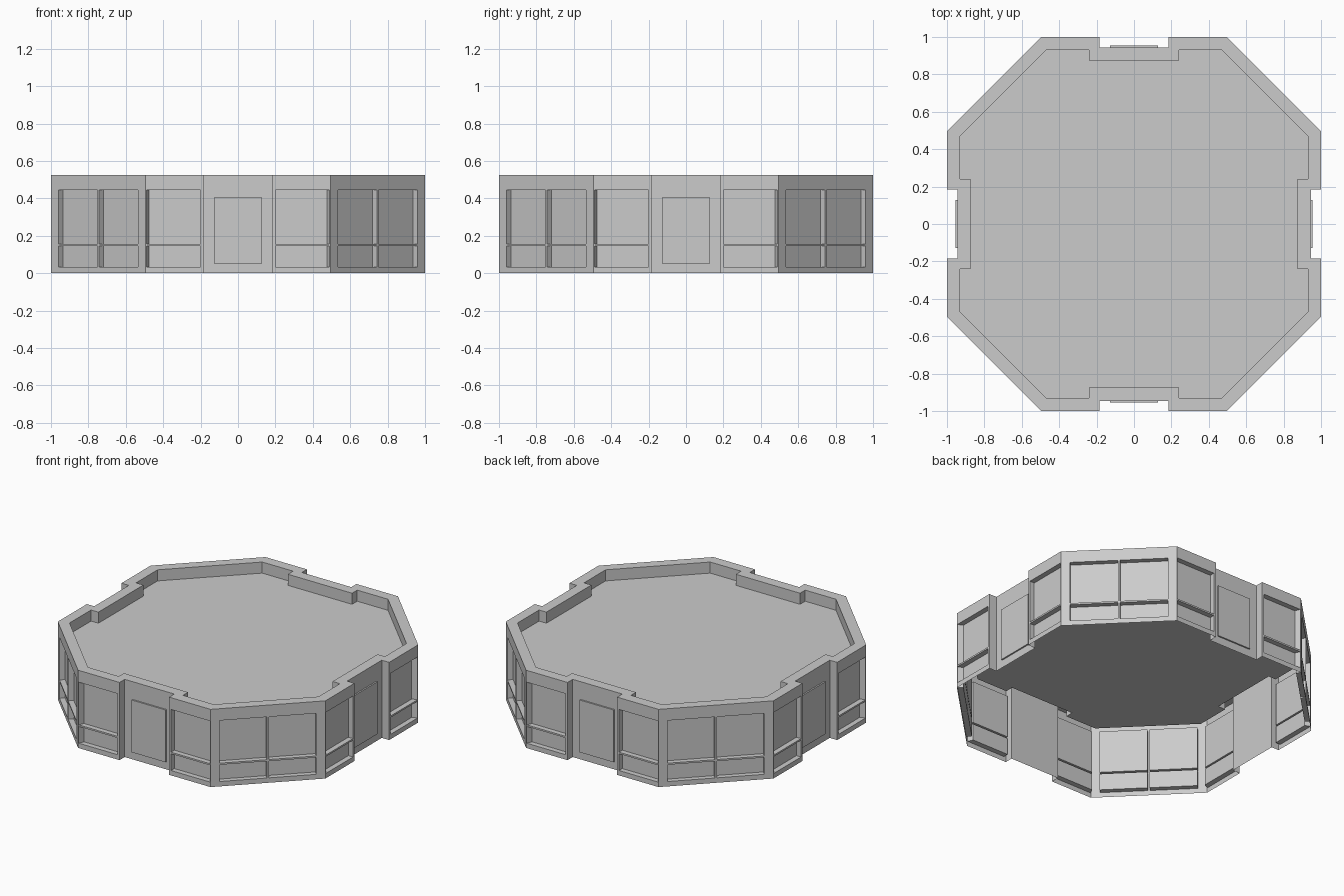
import bpy, bmesh
from math import pi
from mathutils import Vector, Matrix

if "Cube" in bpy.data.objects:
    bpy.data.objects.remove(bpy.data.objects["Cube"])

H, ROOF, DEPTH = 0.525, 0.45, 0.035
ROWS = [0, 0.033, 0.146, 0.157, 0.445, H]


def turn(p, k):
    for _ in range(k):
        p = (-p[1], p[0])
    return p


def make(name, bm):
    bmesh.ops.remove_doubles(bm, verts=bm.verts, dist=1e-5)
    me = bpy.data.meshes.new(name)
    bm.to_mesh(me)
    bm.free()
    ob = bpy.data.objects.new(name, me)
    bpy.context.collection.objects.link(ob)
    return ob


def face(bm, pts):
    bm.faces.new([bm.verts.new(p) for p in pts])


def wall(bm, a, b, cols, slant=(0, 0)):
    """Wall from a to b; odd grid cells are recessed panes. slant leans the side reveals."""
    a, b = Vector((*a, 0)), Vector((*b, 0))
    d = (b - a).normalized()
    inward = Vector((-d.y, d.x, 0))
    xs = [0] + cols + [(b - a).length]

    def pt(x, z, depth=0):
        return a + d * x + inward * depth + Vector((0, 0, z))

    for i in range(len(xs) - 1):
        for j in range(len(ROWS) - 1):
            x0, x1, z0, z1 = xs[i], xs[i + 1], ROWS[j], ROWS[j + 1]
            rim = [pt(x0, z0), pt(x1, z0), pt(x1, z1), pt(x0, z1)]
            if i % 2 and j % 2:
                u0, u1 = x0 + slant[0], x1 - slant[1]
                back = [pt(u0, z0, DEPTH), pt(u1, z0, DEPTH),
                        pt(u1, z1, DEPTH), pt(u0, z1, DEPTH)]
                face(bm, back)
                for k in range(4):
                    n = (k + 1) % 4
                    face(bm, [rim[k], rim[n], back[n], back[k]])
            else:
                face(bm, rim)


def outline(corner, notch, out, inn):
    side = [(-corner, -out), (-notch, -out), (-notch, -inn),
            (notch, -inn), (notch, -out), (corner, -out)]
    return [turn(p, k) for k in range(4) for p in side]


outer = outline(0.495, 0.185, 1.0, 0.945)
inner = outline(0.47, 0.24, 0.93, 0.875)

# outer walls with recessed panes, open underneath
bm = bmesh.new()
L = 0.31
M = 0.505 * 2 ** 0.5 / 2
for k in range(4):
    p = [outer[(k * 6 + i) % 24] for i in range(7)]
    wall(bm, p[0], p[1], [0.005, L - 0.015], (0.015, 0))
    wall(bm, p[4], p[5], [0.015, L - 0.005], (0, 0.015))
    wall(bm, p[5], p[6], [M - 0.3, M - 0.007, M + 0.007, M + 0.3])
    for i in (1, 2, 3):
        q, r = p[i], p[i + 1]
        face(bm, [(*q, 0), (*r, 0), (*r, H), (*q, H)])
make("outer_walls", bm)

# parapet top and inner face
bm = bmesh.new()
for i in range(24):
    n = (i + 1) % 24
    a, b, c, d = outer[i], outer[n], inner[n], inner[i]
    face(bm, [(*a, H), (*b, H), (*c, H), (*d, H)])
    face(bm, [(*d, H), (*c, H), (*c, ROOF), (*d, ROOF)])
make("parapet", bm)

# flat roof deck
bm = bmesh.new()
face(bm, [(*p, ROOF) for p in inner])
make("roof_deck", bm)

# raised door panels in the four notches
for k, side in enumerate(("front", "right", "back", "left")):
    bm = bmesh.new()
    bmesh.ops.create_cube(bm, size=1, matrix=Matrix.Rotation(k * pi / 2, 4, 'Z')
                          @ Matrix.Translation((0, -0.95, 0.2285))
                          @ Matrix.Diagonal((0.254, 0.01, 0.353, 1)))
    make(side + "_door_panel", bm)
